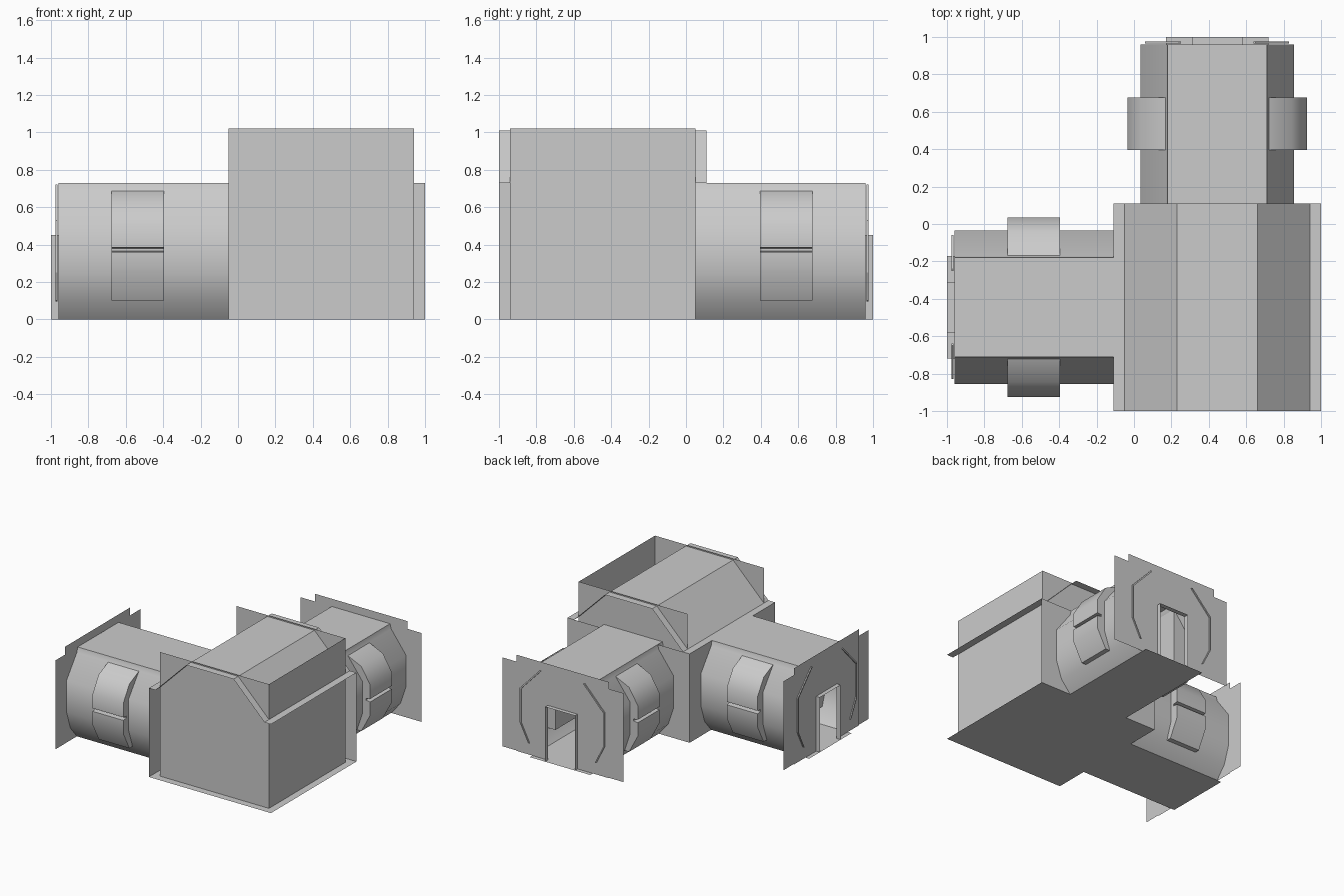
import bpy
import math

cube = bpy.data.objects.get("Cube")
if cube:
    bpy.data.objects.remove(cube)

grey = bpy.data.materials.new("plain grey")
grey.use_nodes = True
grey.diffuse_color = (0.6, 0.6, 0.6, 1)
grey.node_tree.nodes["Principled BSDF"].inputs["Base Color"].default_value = (0.6, 0.6, 0.6, 1)

C = 0.445      # corridor centre line offset
LO, HI = -0.11, 1.0
EAVE, TOP = 0.73, 1.01


def make(name, verts, faces, place, smooth=False):
    mesh = bpy.data.meshes.new(name)
    mesh.from_pydata([place(*v) for v in verts], [], faces)
    mesh.materials.append(grey)
    obj = bpy.data.objects.new(name, mesh)
    bpy.context.collection.objects.link(obj)
    if smooth:
        bpy.ops.object.select_all(action='DESELECT')
        obj.select_set(True)
        bpy.context.view_layer.objects.active = obj
        bpy.ops.object.shade_smooth_by_angle(angle=math.radians(40))
    return obj


def sweep(name, profile, v0, v1, place, closed=False, smooth=False):
    """Extrude a (u, z) profile along v; closed profiles get end caps."""
    n = len(profile)
    verts = [(u, v0, z) for u, z in profile] + [(u, v1, z) for u, z in profile]
    faces = [(i, (i + 1) % n, (i + 1) % n + n, i + n) for i in range(n if closed else n - 1)]
    if closed:
        faces += [tuple(range(n))[::-1], tuple(range(n, 2 * n))]
    return make(name, verts, faces, place, smooth)


def panel(name, outline, v, place):
    return make(name, [(u, v, z) for u, z in outline], [tuple(range(len(outline)))], place)


def mirrored(half):
    return [(-u, z) for u, z in reversed(half)] + half


def world(u, v, z):
    return (u, v, z)


def sideways(u, v, z):
    return (v, u, z)


def north(u, v, z):
    return (C + u, v, z)


def west(u, v, z):
    return (-v, -C - u, z)


def rect(u0, u1, z0, z1):
    return [(u0, z0), (u1, z0), (u1, z1), (u0, z1)]


# Corner block: floor, roof, two outer walls and recessed upright plates
make("corner_floor", [(LO, -HI, 0), (LO, -LO, 0), (HI, -LO, 0), (HI, -HI, 0)], [(0, 1, 2, 3)], world)
roof = [(LO, EAVE), (-0.05, EAVE), (0.23, TOP), (0.66, TOP), (0.94, EAVE), (HI, EAVE)]
sweep("corner_roof", roof, -HI, -LO, world)
panel("corner_back_wall", rect(LO, HI, 0, EAVE), -LO, world)
panel("corner_right_wall", rect(-HI, -LO, 0, EAVE), LO, sideways)
panel("front_plate", rect(-0.05, 0.94, 0, 1.02), -0.94, world)
panel("back_plate", rect(-0.05, 0.94, 0, 1.02), 0.05, world)
panel("left_plate", rect(-0.94, 0.05, 0, 1.02), 0.94, sideways)

# Corridor cross-sections
shell = mirrored([(0.265, 0.73), (0.275, 0.69), (0.41, 0.51), (0.41, 0.25), (0.36, 0.1), (0.275, 0)])
collar = [(0.27, 0.69), (0.4, 0.63), (0.48, 0.5), (0.48, 0.385), (0.44, 0.38),
          (0.44, 0.365), (0.48, 0.36), (0.48, 0.25), (0.4, 0.1), (0.27, 0.1)]
rim = [(0.205, 0.72), (0.385, 0.53), (0.385, 0.25), (0.31, 0.1)]
DOOR, LINTEL = 0.135, 0.45
door = [(-DOOR, 0), (-DOOR, LINTEL), (DOOR, LINTEL), (DOOR, 0)]


def doorway_plate(half, height):
    return [(-half, 0)] + door + [(half, 0), (half, height), (-half, height)]


for side, place in (("north", north), ("west", west)):
    # Tube, floor and end plates
    sweep(side + "_shell", shell, 0.05, 0.96, place, smooth=True)
    make(side + "_floor", [(-0.275, 0.11, 0), (0.275, 0.11, 0), (0.275, 1, 0), (-0.275, 1, 0)],
         [(0, 1, 2, 3)], place)
    panel(side + "_wide_end_plate", doorway_plate(0.55, EAVE), 0.96, place)
    panel(side + "_tall_end_plate", doorway_plate(0.42, 0.79), 0.966, place)
    sweep(side + "_door_frame", door, 0.96, 1.0, place)
    # Bulging collar and thin end rim on both flanks
    for s, flank in ((-1, "inner"), (1, "outer")):
        sweep(f"{side}_{flank}_collar", [(s * u, z) for u, z in collar], 0.395, 0.675, place, True, True)
        edge = [(s * u, z) for u, z in rim]
        inset = [(s * (u - 0.012), z - 0.004) for u, z in reversed(rim)]
        sweep(f"{side}_{flank}_rim", edge + inset, 0.966, 0.975, place, True)
